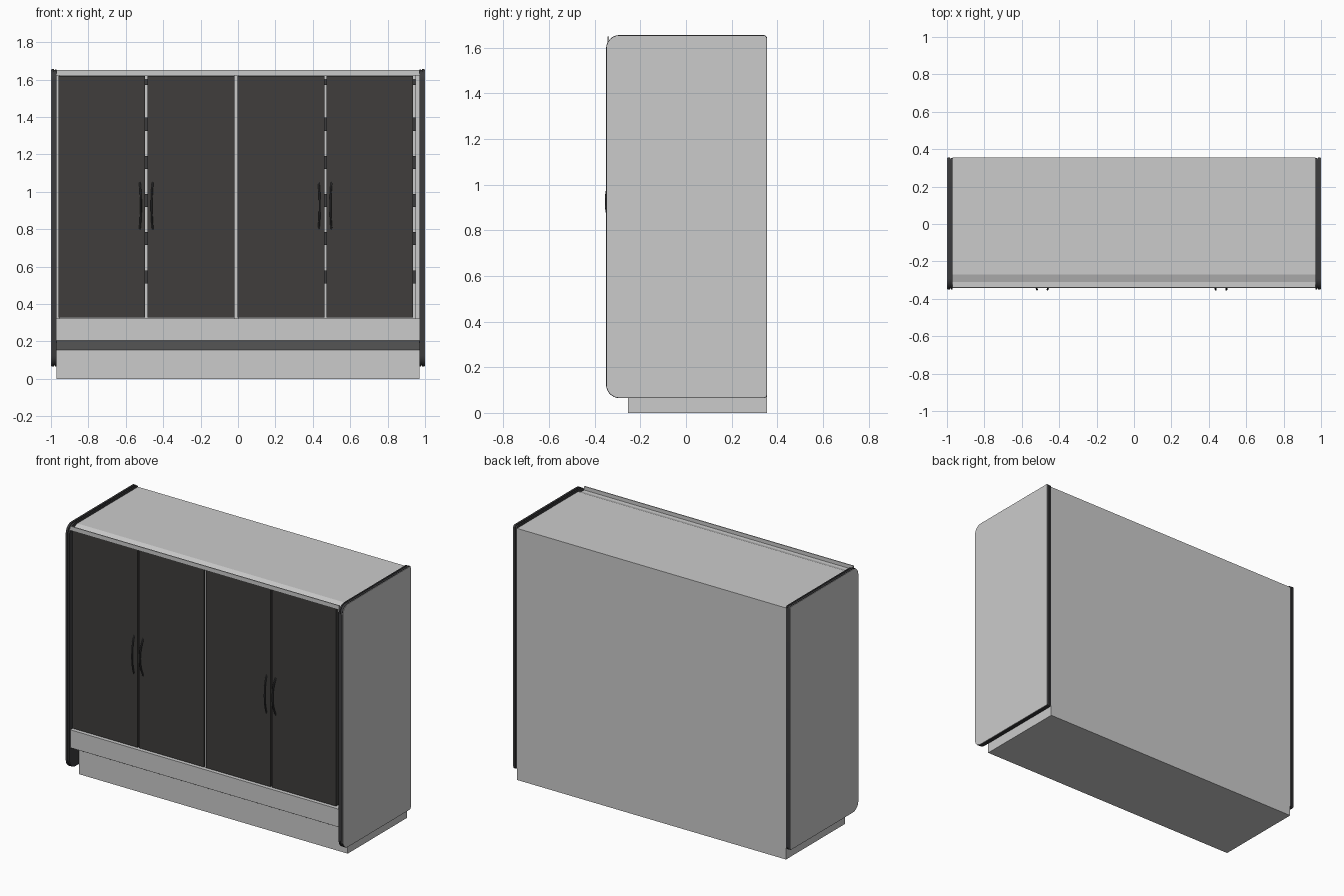
import bpy, bmesh, math
from mathutils import Vector

if "Cube" in bpy.data.objects:
    bpy.data.objects.remove(bpy.data.objects["Cube"])


def material(name, rgb):
    m = bpy.data.materials.new(name)
    m.diffuse_color = (*rgb, 1)
    m.use_nodes = True
    m.node_tree.nodes["Principled BSDF"].inputs["Base Color"].default_value = m.diffuse_color
    return m


BLACK = material("black_trim", (0.045, 0.045, 0.048))
DOOR = material("dark_door", (0.05, 0.048, 0.045))


def finish(name, bm, mat=None):
    bmesh.ops.recalc_face_normals(bm, faces=bm.faces[:])
    me = bpy.data.meshes.new(name)
    bm.to_mesh(me)
    bm.free()
    ob = bpy.data.objects.new(name, me)
    bpy.context.collection.objects.link(ob)
    if mat:
        me.materials.append(mat)
    return ob


def box(name, x, y, z, mat=None):
    bm = bmesh.new()
    bmesh.ops.create_cube(bm, size=1)
    for v in bm.verts:
        v.co = Vector([(r[0] + r[1]) / 2 + c * (r[1] - r[0])
                       for r, c in zip((x, y, z), v.co)])
    return finish(name, bm, mat)


def extrude_x(name, profile, x0, x1, mat=None):
    bm = bmesh.new()
    f = bm.faces.new([bm.verts.new((x0, y, z)) for y, z in profile])
    g = bmesh.ops.extrude_face_region(bm, geom=[f])
    for v in g["geom"]:
        if isinstance(v, bmesh.types.BMVert):
            v.co.x = x1
    return finish(name, bm, mat)


def smooth(ob):
    bpy.ops.object.select_all(action='DESELECT')
    ob.select_set(True)
    bpy.context.view_layer.objects.active = ob
    bpy.ops.object.shade_smooth_by_angle(angle=math.radians(35))


def side_outline(inset):
    # large radius at the front, small radius at the back
    y0, y1, z0, z1 = -0.35 + inset, 0.355 - inset, 0.065 + inset, 1.655 - inset
    pts = []
    for y, z, r, a in ((y0, z0, 0.058 - inset, 180), (y1, z0, 0.015 - inset, 270),
                       (y1, z1, 0.015 - inset, 0), (y0, z1, 0.058 - inset, 90)):
        cy = y + r if y < 0 else y - r
        cz = z + r if z < 1 else z - r
        for i in range(9):
            t = math.radians(a + 90 * i / 8)
            pts.append((cy + r * math.cos(t), cz + r * math.sin(t)))
    return pts


# End panels: dark bumper edge with a recessed groove, grey outer face
for s, side in ((-1, "left"), (1, "right")):
    for part, a, b, inset, mat in (
            ("inner_trim", 0.97, 0.979, 0.001, BLACK),
            ("trim_groove", 0.979, 0.984, 0.005, BLACK),
            ("outer_trim", 0.984, 0.997, 0.0, BLACK),
            ("end_panel", 0.997, 1.0, 0.003, None)):
        smooth(extrude_x(f"{side}_{part}", side_outline(inset), s * a, s * b, mat))

# Cabinet body: one C-shaped section with plinth, lower front, cavity and canopy
body = [(-0.255, 0), (0.355, 0), (0.355, 1.64), (-0.27, 1.64), (-0.31, 1.626),
        (-0.337, 1.626), (-0.337, 1.65), (-0.343, 1.65), (-0.343, 1.622),
        (-0.29, 1.622), (-0.29, 1.60), (0.30, 1.60), (0.30, 0.30), (-0.27, 0.30),
        (-0.27, 0.322), (-0.342, 0.322), (-0.342, 0.205), (-0.255, 0.155)]
extrude_x("cabinet_body", body, -0.97, 0.97)

# Door frame posts
for name, a, b in (("left_post", -0.97, -0.955), ("centre_post", -0.022, 0.002),
                   ("right_post", 0.95, 0.97)):
    box(name, (a, b), (-0.315, -0.27), (0.31, 1.622))

# Doors
for i, (a, b) in enumerate(((-0.96, -0.496), (-0.485, -0.018),
                            (-0.003, 0.462), (0.472, 0.935))):
    box(f"door_{i + 1}", (a, b), (-0.326, -0.302), (0.327, 1.62), DOOR)

# Shelves with dark front rails
for i in range(5):
    z = 0.58 + 0.204 * i
    box(f"shelf_{i + 1}", (-0.955, 0.95), (-0.19, 0.30), (z - 0.045, z - 0.025))
    box(f"shelf_rail_{i + 1}", (-0.955, 0.95), (-0.20, -0.19), (z - 0.07, z), BLACK)
box("top_light_rail", (-0.955, 0.95), (-0.25, -0.21), (1.57, 1.60), BLACK)

# Bowed door handles
for i, (x, s) in enumerate(((-0.522, -1), (-0.459, 1), (0.434, -1), (0.497, 1))):
    cu = bpy.data.curves.new("handle", 'CURVE')
    cu.dimensions = '3D'
    cu.bevel_depth = 0.005
    cu.bevel_resolution = 2
    cu.use_fill_caps = True
    sp = cu.splines.new('POLY')
    n = 14
    sp.points.add(n)
    for k in range(n + 1):
        t = k / n * 2 - 1
        bow = 1 - t * t
        sp.points[k].co = (x + s * 0.006 * (0.5 - bow), -0.322 - 0.029 * bow,
                           0.925 + 0.125 * t, 1)
    ob = bpy.data.objects.new(f"door_handle_{i + 1}", cu)
    bpy.context.collection.objects.link(ob)
    cu.materials.append(BLACK)
    bpy.ops.object.select_all(action='DESELECT')
    ob.select_set(True)
    bpy.context.view_layer.objects.active = ob
    bpy.ops.object.convert(target='MESH')
    smooth(bpy.context.view_layer.objects.active)
